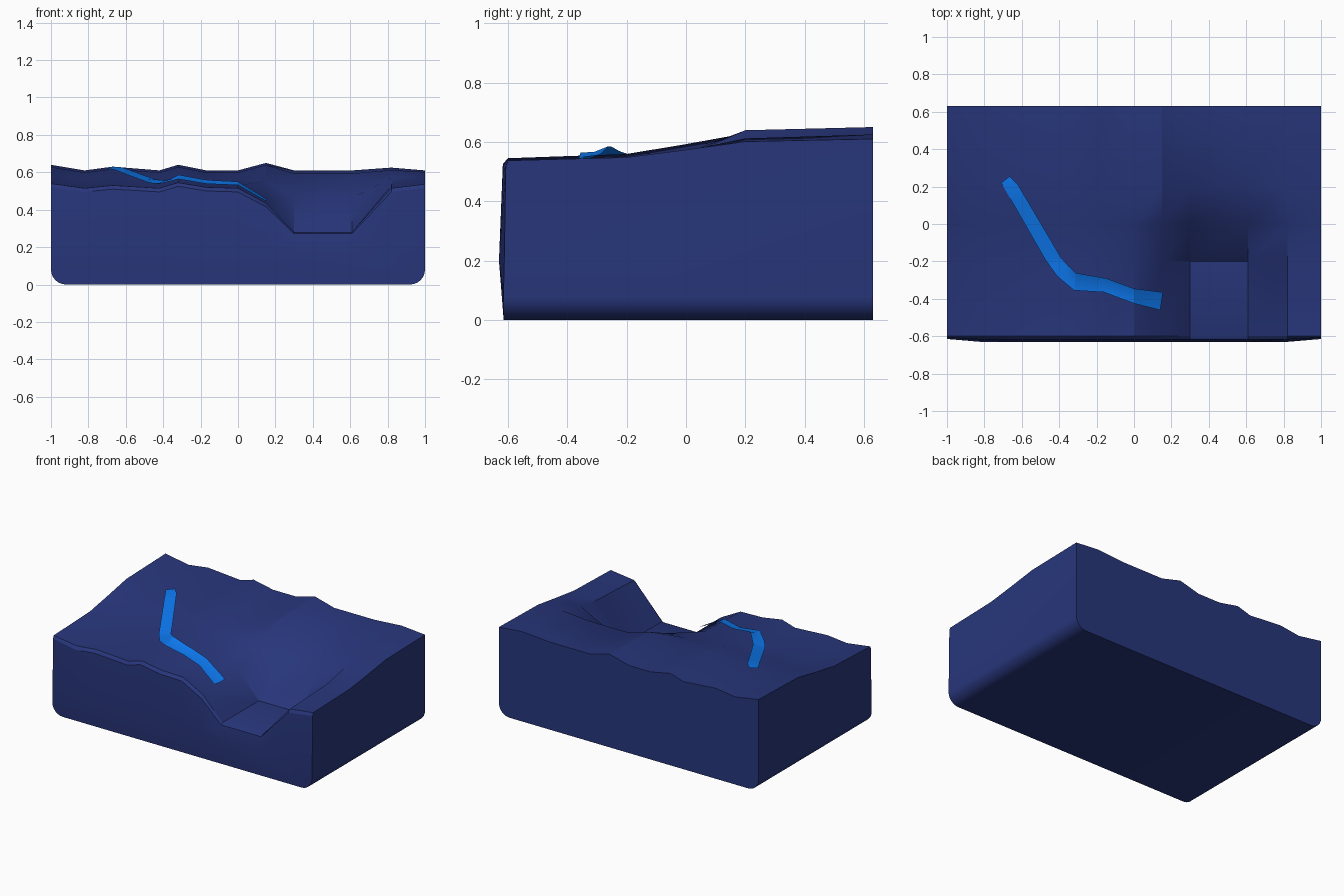
import bpy, bmesh, math

if "Cube" in bpy.data.objects:
    bpy.data.objects.remove(bpy.data.objects["Cube"])

# Height profiles of the land along its front and back edges
XS = [-1, -.82, -.67, -.42, -.32, -.17, 0, .15, .3, .61, .82, 1]
FRONT = [.54, .515, .53, .515, .545, .52, .515, .435, .28, .28, .515, .537]
BACK = [.64, .61, .63, .61, .64, .61, .61, .65, .61, .61, .625, .61]
YS = [-.6, -.2, 0, .2, .63]
BLEND = [0, .15, .5, .88, 1]
PIT_BLEND = [0, 0, .55, .95, 1]
FRONT_Y, BACK_Y = -.6, .63


def node_height(i, j):
    t = (PIT_BLEND if .1 < XS[i] < .7 else BLEND)[j]
    return FRONT[i] + (BACK[i] - FRONT[i]) * t


def locate(values, v):
    k = max(n for n in range(len(values) - 1) if values[n] <= v or n == 0)
    return k, (v - values[k]) / (values[k + 1] - values[k])


def height(x, y):
    i, u = locate(XS, x)
    j, v = locate(YS, y)
    low = node_height(i, j) * (1 - u) + node_height(i + 1, j) * u
    high = node_height(i, j + 1) * (1 - u) + node_height(i + 1, j + 1) * u
    return low * (1 - v) + high * v


def strip(bm, a, b):
    for k in range(len(a) - 1):
        bm.faces.new((a[k], a[k + 1], b[k + 1], b[k]))


def finish(bm, name, color, angle):
    bmesh.ops.recalc_face_normals(bm, faces=bm.faces)
    mesh = bpy.data.meshes.new(name)
    bm.to_mesh(mesh)
    bm.free()
    ob = bpy.data.objects.new(name, mesh)
    bpy.context.collection.objects.link(ob)
    mat = bpy.data.materials.new(name + "_color")
    mat.diffuse_color = color
    mat.use_nodes = True
    mat.node_tree.nodes["Principled BSDF"].inputs["Base Color"].default_value = mat.diffuse_color
    mesh.materials.append(mat)
    bpy.ops.object.select_all(action='DESELECT')
    ob.select_set(True)
    bpy.context.view_layer.objects.active = ob
    bpy.ops.object.shade_smooth_by_angle(angle=math.radians(angle))
    return ob


# Land block: rolling top with a flat-floored pit
bm = bmesh.new()
n = len(XS)
rows = [[bm.verts.new((x, y, node_height(i, j))) for i, x in enumerate(XS)]
        for j, y in enumerate(YS)]
for a, b in zip(rows, rows[1:]):
    strip(bm, a, b)

# Front face: chamfered lip and slight bulge
lip, mid = [], []
for i, x in enumerate(XS):
    end = abs(x) == 1
    drop = .008 if FRONT[i] < .3 else .02
    lip.append(bm.verts.new((x, -.607 if end else -.617, FRONT[i] - drop)))
    mid.append(bm.verts.new((x, -.612 if end else -.63, .2)))
strip(bm, lip, rows[0])
strip(bm, mid, lip)

# Rounded lower edges running front to back
R = .08
arc = [(1 - R + R * math.cos(k * math.pi / 12), R - R * math.sin(k * math.pi / 12))
       for k in range(7)]
contour = [(-x, z) for x, z in arc] + arc[::-1]
low_front = [bm.verts.new((x, -.615, z)) for x, z in contour]
low_back = [bm.verts.new((x, BACK_Y, z)) for x, z in contour]
strip(bm, low_front, low_back)
bm.faces.new(low_front + mid[::-1])
bm.faces.new(low_back + rows[-1][::-1])
for s in (0, -1):
    bm.faces.new([r[s] for r in rows] + [low_back[s], low_front[s], mid[s], lip[s]])
finish(bm, "land_block", (.021, .037, .2, 1), 28)

# Stream: ribbon over the land, its far bank raised after the bend
# each station: near edge, far edge, rise of the far edge
STATIONS = [((-.71, .22), (-.62, .21), .012), ((-.475, -.19), (-.39, -.18), .014),
            ((-.41, -.28), (-.35, -.225), .02), ((-.32, -.355), (-.31, -.262), .03),
            ((-.16, -.365), (-.15, -.29), .028), ((0, -.425), (0, -.345), .026),
            ((.14, -.46), (.155, -.365), .025)]
bm = bmesh.new()
lines = [[], [], []]


def add(k, x, y, rise):
    lines[k].append(bm.verts.new((x, y, height(x, y) + rise)))


SUB = 4
for (a, b, r), (c, d, q) in zip(STATIONS, STATIONS[1:]):
    for s in range(SUB + (c == STATIONS[-1][0])):
        t = s / SUB
        near = [p + (w - p) * t for p, w in zip(a, c)]
        far = [p + (w - p) * t for p, w in zip(b, d)]
        rise = r + (q - r) * t
        add(0, *near, .01)
        add(1, (near[0] + far[0]) / 2, (near[1] + far[1]) / 2, .012)
        add(2, *far, rise)
strip(bm, lines[0], lines[1])
strip(bm, lines[1], lines[2])
tip = bm.verts.new((-.665, .255, height(-.665, .255) + .01))
bm.faces.new((lines[0][0], lines[1][0], lines[2][0], tip))
finish(bm, "stream", (.004, .19, .87, 1), 20)
